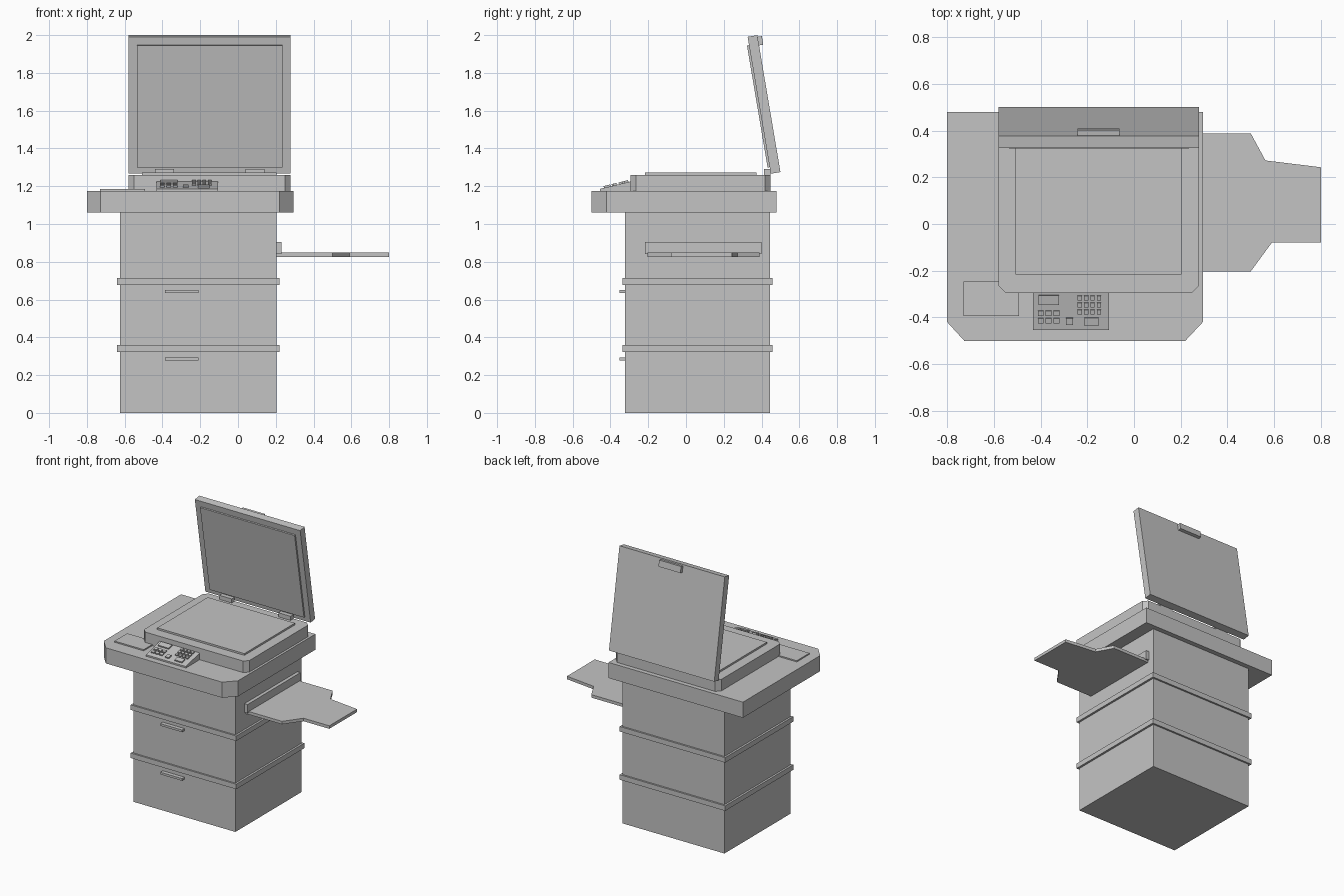
import bpy, bmesh, math
from mathutils import Matrix, Vector

if "Cube" in bpy.data.objects:
    bpy.data.objects.remove(bpy.data.objects["Cube"])

grey = bpy.data.materials.new("light_grey")
grey.diffuse_color = (0.55, 0.55, 0.55, 1)
grey.use_nodes = True
grey.node_tree.nodes["Principled BSDF"].inputs["Base Color"].default_value = grey.diffuse_color


def finish(name, bm):
    bmesh.ops.recalc_face_normals(bm, faces=bm.faces)
    me = bpy.data.meshes.new(name)
    bm.to_mesh(me)
    bm.free()
    me.materials.append(grey)
    ob = bpy.data.objects.new(name, me)
    bpy.context.collection.objects.link(ob)
    return ob


def box(name, x, y, z, matrix=Matrix()):
    """Box from (min, max) ranges, then moved by a matrix."""
    bm = bmesh.new()
    bmesh.ops.create_cube(bm, size=1)
    for v in bm.verts:
        v.co = Vector([(r[0] + r[1]) / 2 + c * (r[1] - r[0])
                       for c, r in zip(v.co, (x, y, z))])
    bm.transform(matrix)
    return finish(name, bm)


def prism(name, points, offset):
    """Closed outline extruded along an offset."""
    bm = bmesh.new()
    face = bm.faces.new([bm.verts.new(p) for p in points])
    new = bmesh.ops.extrude_face_region(bm, geom=[face])["geom"]
    bmesh.ops.translate(bm, vec=offset,
                        verts=[v for v in new if isinstance(v, bmesh.types.BMVert)])
    return finish(name, bm)


# Cabinet with trim bands and drawer handles
box("cabinet", (-0.625, 0.205), (-0.323, 0.445), (0, 1.07))
for i, z in enumerate((0.323, 0.678)):
    box(f"trim_band_{i + 1}", (-0.64, 0.22), (-0.335, 0.458), (z, z + 0.037))
for i, z in enumerate((0.277, 0.635)):
    box(f"drawer_handle_{i + 1}", (-0.387, -0.21), (-0.352, -0.32), (z, z + 0.016))

# Worktop with chamfered front corners
top = [(-0.8, 0.48), (-0.8, -0.42), (-0.727, -0.5), (0.22, -0.5), (0.295, -0.42), (0.295, 0.48)]
prism("worktop", [(x, y, 1.06) for x, y in top], (0, 0, 0.115))
box("side_plate", (-0.73, -0.492), (-0.395, -0.247), (1.17, 1.184))

# Scanner base with chamfered corners, and its glass
x0, x1, y0, y1, c = -0.58, 0.278, -0.295, 0.447, 0.03
base = [(x0 + c, y0), (x1 - c, y0), (x1, y0 + c), (x1, y1 - c),
        (x1 - c, y1), (x0 + c, y1), (x0, y1 - c), (x0, y0 + c)]
prism("scanner_base", [(x, y, 1.17) for x, y in base], (0, 0, 0.09))
box("scanner_glass", (-0.507, 0.204), (-0.217, 0.372), (1.255, 1.273))

# Open lid, tilted back about its lower rear edge
tilt = Matrix.Translation((0, 0.5, 1.275)) @ Matrix.Rotation(math.radians(9.6), 4, 'X')
box("lid", (-0.58, 0.278), (-0.052, 0), (0, 0.735), tilt)
box("lid_pad", (-0.535, 0.235), (-0.063, -0.05), (0.035, 0.69), tilt)
box("lid_handle", (-0.241, -0.062), (-0.005, 0.023), (0.68, 0.726), tilt)
for i, x in enumerate((-0.44, 0.04)):
    box(f"hinge_{i + 1}", (x, x + 0.1), (0.412, 0.447), (1.25, 1.29))

# Sloped control panel
side = [(-0.455, 1.17), (-0.455, 1.186), (-0.29, 1.226), (-0.29, 1.17)]
prism("control_panel", [(-0.432, y, z) for y, z in side], (0.326, 0, 0))
slope = math.atan2(0.04, 0.165)


def button(name, x, y, w, d):
    z = 1.186 + (y + 0.455) * math.tan(slope)
    m = Matrix.Translation((x, y, z)) @ Matrix.Rotation(slope, 4, 'X')
    box(name, (-w / 2, w / 2), (-d / 2, d / 2), (-0.004, 0.01), m)


button("display", -0.365, -0.325, 0.088, 0.042)
button("start_button", -0.182, -0.417, 0.06, 0.036)
button("stop_button", -0.276, -0.416, 0.03, 0.03)
for r in range(3):
    for k in range(4):
        button(f"number_key_{r}_{k}", -0.233 + 0.0277 * k, -0.315 - 0.03 * r, 0.019, 0.02)
for r in range(2):
    for k in range(3):
        button(f"option_key_{r}_{k}", -0.4 + 0.034 * k, -0.381 - 0.032 * r, 0.024, 0.022)

# Output tray on the right side
box("tray_mount", (0.2, 0.23), (-0.217, 0.4), (0.84, 0.905))
tray = [(0.2, -0.203), (0.5, -0.203), (0.59, -0.08), (0.8, -0.08),
        (0.8, 0.243), (0.563, 0.272), (0.5, 0.388), (0.2, 0.388)]
prism("output_tray", [(x, y, 0.826) for x, y in tray], (0, 0, 0.022))
